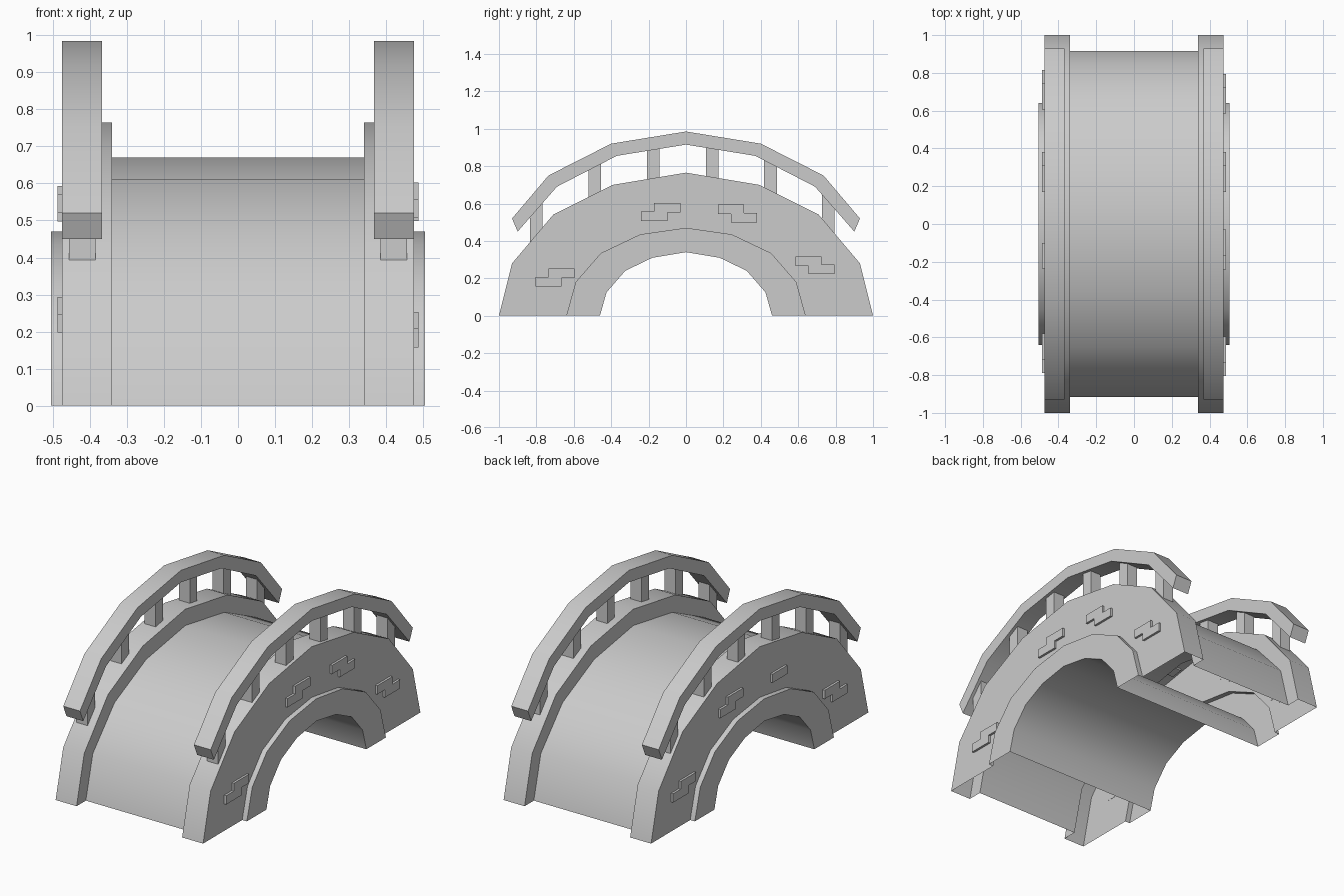
import bpy, bmesh, math

cube = bpy.data.objects.get("Cube")
if cube:
    bpy.data.objects.remove(cube)

stone = bpy.data.materials.new("grey_stone")
stone.use_nodes = True
grey = (0.6, 0.6, 0.6, 1)
stone.diffuse_color = grey
stone.node_tree.nodes["Principled BSDF"].inputs["Base Color"].default_value = grey


def arch(half):
    """Complete a left half profile (ending at the crown) by symmetry."""
    return half + [(-y, z) for y, z in reversed(half[:-1])]


WALL = arch([(-1, 0), (-.93, .28), (-.71, .54), (-.39, .70), (0, .765)])
DECK = arch([(-.915, 0), (-.85, .25), (-.65, .47), (-.36, .61), (0, .67)])
RING = arch([(-.64, 0), (-.59, .18), (-.455, .335), (-.245, .435), (0, .47)])
SOFFIT = arch([(-.46, 0), (-.425, .125), (-.325, .24), (-.18, .31), (0, .34)])
RAIL_TOP = arch([(-.93, .52), (-.735, .75), (-.40, .92), (0, .985)])
RAIL_LOW = arch([(-.90, .45), (-.69, .69), (-.37, .855), (0, .915)])


def finish(name, bm):
    mesh = bpy.data.meshes.new(name)
    bm.to_mesh(mesh)
    bm.free()
    mesh.materials.append(stone)
    obj = bpy.data.objects.new(name, mesh)
    bpy.context.collection.objects.link(obj)
    bpy.ops.object.select_all(action='DESELECT')
    obj.select_set(True)
    bpy.context.view_layer.objects.active = obj
    bpy.ops.object.shade_smooth_by_angle(angle=math.radians(32))


def loft(name, paths, side=1, closed=False):
    """Skin a series of (x, profile) paths; closed makes a capped solid."""
    bm = bmesh.new()
    rows = [[bm.verts.new((side * x, y, z)) for y, z in prof] for x, prof in paths]
    if side < 0:
        rows.reverse()
    pairs = list(zip(rows, rows[1:]))
    if closed:
        pairs.append((rows[-1], rows[0]))
    for a, b in pairs:
        for i in range(len(a) - 1):
            bm.faces.new((a[i], a[i + 1], b[i + 1], b[i]))
    if closed:
        for end in (0, -1):
            bm.faces.new([r[end] for r in rows])
        bmesh.ops.recalc_face_normals(bm, faces=bm.faces)
    finish(name, bm)


def plate(name, outline, x0, x1):
    """Extrude a y-z outline from x0 to x1."""
    bm = bmesh.new()
    face = bm.faces.new([bm.verts.new((x0, y, z)) for y, z in outline])
    new = bmesh.ops.extrude_face_region(bm, geom=[face])["geom"]
    for v in new:
        if isinstance(v, bmesh.types.BMVert):
            v.co.x = x1
    bmesh.ops.recalc_face_normals(bm, faces=bm.faces)
    finish(name, bm)


def rect(y0, y1, z0, z1):
    return [(y0, z0), (y1, z0), (y1, z1), (y0, z1)]


def stepped(cy, cz, slope):
    """Two overlapping bricks; slope +1 rises towards +y, -1 falls."""
    pts = [(-.105, -.048), (.035, -.048), (.035, -.003), (.105, -.003),
           (.105, .048), (-.035, .048), (-.035, .003), (-.105, .003)]
    return [(cy + y, cz + slope * z) for y, z in pts]


def height_on(profile, y):
    for (y0, z0), (y1, z1) in zip(profile, profile[1:]):
        if y0 <= y <= y1:
            return z0 + (z1 - z0) * (y - y0) / (y1 - y0)


# Road surface and underside of the arch
loft("deck", [(.34, DECK), (-.34, DECK)])
loft("arch_underside", [(-.505, SOFFIT), (.505, SOFFIT)])

POSTS = (-.8, -.488, -.175, .14, .452, .76)
BRICKS = {
    "left": [stepped(-.70, .205, 1), stepped(-.135, .555, 1),
             stepped(.275, .547, -1), stepped(.69, .27, -1)],
    "right": [stepped(.71, .22, -1), stepped(.275, .545, -1),
              rect(-.235, -.10, .52, .57), stepped(-.685, .245, 1)],
}

for label, s in (("left", 1), ("right", -1)):
    # Hollow side wall and raised arch ring
    loft(label + "_wall", [(.475, RING), (.475, WALL), (.34, WALL), (.34, DECK)], s)
    loft(label + "_arch_ring", [(.505, SOFFIT), (.505, RING), (.475, RING)], s)

    # Handrail on posts
    loft(label + "_handrail", [(.475, RAIL_LOW), (.475, RAIL_TOP),
                               (.367, RAIL_TOP), (.367, RAIL_LOW)], s, closed=True)
    for n, y in enumerate(POSTS):
        ends = (y - .034, y + .034)
        low = [(e, height_on(WALL, e) - .01) for e in ends]
        high = [(e, height_on(RAIL_LOW, e) + .01) for e in reversed(ends)]
        plate(f"{label}_post_{n + 1}", low + high, s * .385, s * .456)

    # Raised bricks on the outer face
    for n, outline in enumerate(BRICKS[label]):
        plate(f"{label}_brick_{n + 1}", outline, s * .474, s * .488)
